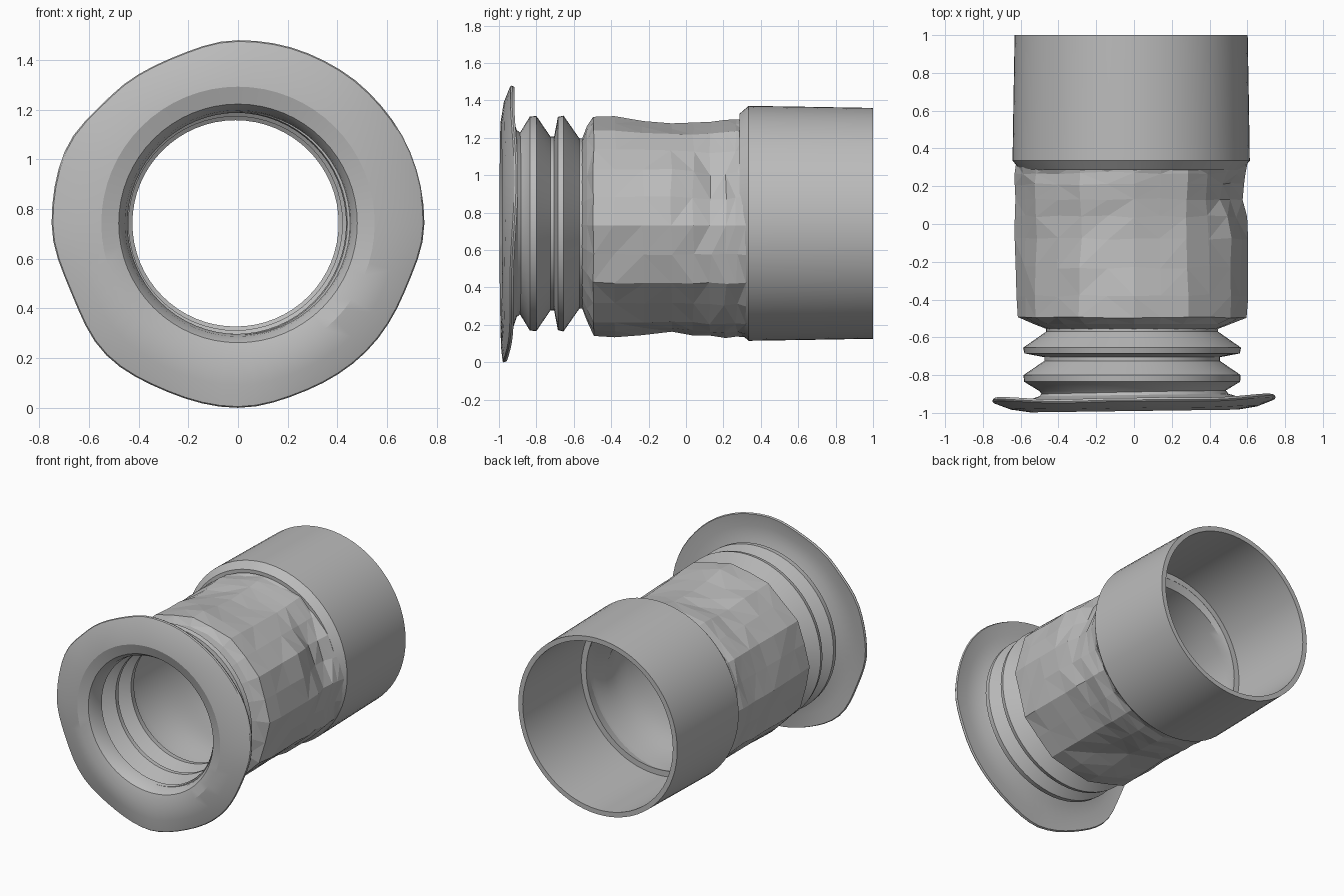
import bpy, bmesh, math, random

random.seed(4)
cube = bpy.data.objects.get("Cube")
if cube:
    bpy.data.objects.remove(cube)

grey = bpy.data.materials.new("neutral grey")
grey.use_nodes = True
COLOUR = (0.5, 0.5, 0.5, 1)
grey.diffuse_color = COLOUR
grey.node_tree.nodes["Principled BSDF"].inputs["Base Color"].default_value = COLOUR


def lathe(name, profile, sides, warp=None, closed=True, start=0.0, centre=(-0.01, 0.742),
          smooth=True, inward=False):
    """Spin (y, radius) points about the y axis; warp(angle, y, r, column) bends them."""
    bm = bmesh.new()
    rings = []
    for y, r in profile:
        ring = []
        for i in range(sides):
            a = start + math.tau * i / sides
            yy, rr = warp(a, y, r, i) if warp else (y, r)
            ring.append(bm.verts.new((centre[0] + rr * math.cos(a), yy,
                                      centre[1] + rr * math.sin(a))))
        rings.append(ring)
    pairs = list(zip(rings, rings[1:]))
    if closed:
        pairs.append((rings[-1], rings[0]))
    for p, q in pairs:
        for i in range(sides):
            j = (i + 1) % sides
            bm.faces.new((p[i], p[j], q[j], q[i]))
    bmesh.ops.recalc_face_normals(bm, faces=bm.faces)
    if inward:
        bmesh.ops.reverse_faces(bm, faces=bm.faces)
    if not smooth:
        bmesh.ops.triangulate(bm, faces=bm.faces, quad_method='SHORT_EDGE')
    mesh = bpy.data.meshes.new(name)
    bm.to_mesh(mesh)
    bm.free()
    mesh.materials.append(grey)
    obj = bpy.data.objects.new(name, mesh)
    bpy.context.collection.objects.link(obj)
    if smooth:
        bpy.ops.object.select_all(action='DESELECT')
        obj.select_set(True)
        bpy.context.view_layer.objects.active = obj
        bpy.ops.object.shade_smooth_by_angle(angle=math.radians(25))


# Uneven flange: rim radius changes around the edge and curls backwards
RIM = [.75, .75, .745, .74, .737, .717, .725, .755, .75, .727, .75, .735, .742, .727, .73, .725]


def flange_warp(a, y, r, i):
    t = (a / math.tau) % 1 * len(RIM)
    k = int(t)
    s = (1 - math.cos(math.pi * (t - k))) / 2
    rim = RIM[k % 16] + (RIM[(k + 1) % 16] - RIM[k % 16]) * s
    f = max(0, (r - 0.55) / 0.19)
    curl = 0.015 + 0.025 * abs(math.cos(a)) + 0.014 * math.sin(a) + 0.007 * math.sin(5 * a)
    return y + curl * f ** 1.5 + 0.013 * r * math.cos(a), r + (rim - 0.74) * f


lathe("front_flange",
      [(-.87, .445), (-.93, .455), (-.968, .48), (-.99, .55), (-.988, .65), (-.975, .735),
       (-.968, .74), (-.955, .735), (-.945, .65), (-.925, .56), (-.905, .50), (-.88, .48)],
      64, flange_warp, centre=(0, 0.742))

# Bellows with two ribs, hollow inside
outer = [(-.90, .48), (-.885, .49), (-.835, .572), (-.80, .575), (-.725, .465), (-.705, .465),
         (-.685, .57), (-.655, .577), (-.57, .455), (-.54, .455)]
inner = [(-.54, .42), (-.58, .415), (-.66, .53), (-.68, .53), (-.70, .43), (-.73, .43),
         (-.80, .53), (-.83, .53), (-.88, .445), (-.90, .45)]
lathe("bellows", outer + inner, 64)


# Twelve-sided body, flattened on top and dented on its left side
def sag(a, y):
    spread = 0.4 if y > -0.05 else 0.25
    top = 0.055 * max(0, math.sin(a)) ** 2 * math.exp(-((y + 0.05) / spread) ** 2)
    shift = -0.018 * math.sin(a) + 0.015 * abs(math.cos(a))
    if a % math.tau > math.pi:
        shift += 0.01 * math.sin(a)
    low = 0.03 * max(0, -math.sin(a)) ** 3 * math.exp(-((y + 0.1) / 0.2) ** 2)
    turn = math.atan2(math.sin(a - 0.35), math.cos(a - 0.35))
    dent = 0.075 * math.exp(-(turn / 0.45) ** 2 - ((y - 0.16) / 0.11) ** 2)
    return shift - low - top - dent


def body_warp(a, y, r, i):
    if y < -0.52:
        return y, r
    r += sag(a, y)
    if y > 0.29:
        return y, r
    if i % 2:
        r *= 0.972
    rough = 0.007 if y > -0.45 else 0.003
    return y + random.uniform(-rough, rough), r + random.uniform(-rough, rough)


lathe("body_shell",
      [(-.555, .455), (-.53, .52), (-.495, .593), (-.38, .598), (-.23, .603), (-.08, .605),
       (.04, .605), (.13, .605), (.21, .605), (.27, .602), (.32, .60)],
      24, body_warp, closed=False, start=math.radians(-1), smooth=False)

lathe("body_liner",
      [(-.56, .42), (-.49, .53)] + [(-.4 + .06 * k, .54) for k in range(13)] + [(.35, .55)],
      64, lambda a, y, r, i: (y, r + (sag(a, y) if -.5 < y < .33 else 0)),
      closed=False, inward=True)

# Rear sleeve with a small inner ledge
lathe("rear_collar",
      [(.35, .545), (.35, .585), (.6, .585), (1.0, .583), (1.0, .617), (.6, .624), (.335, .628),
       (.285, .585), (.285, .56)],
      72, centre=(-.015, .743))
